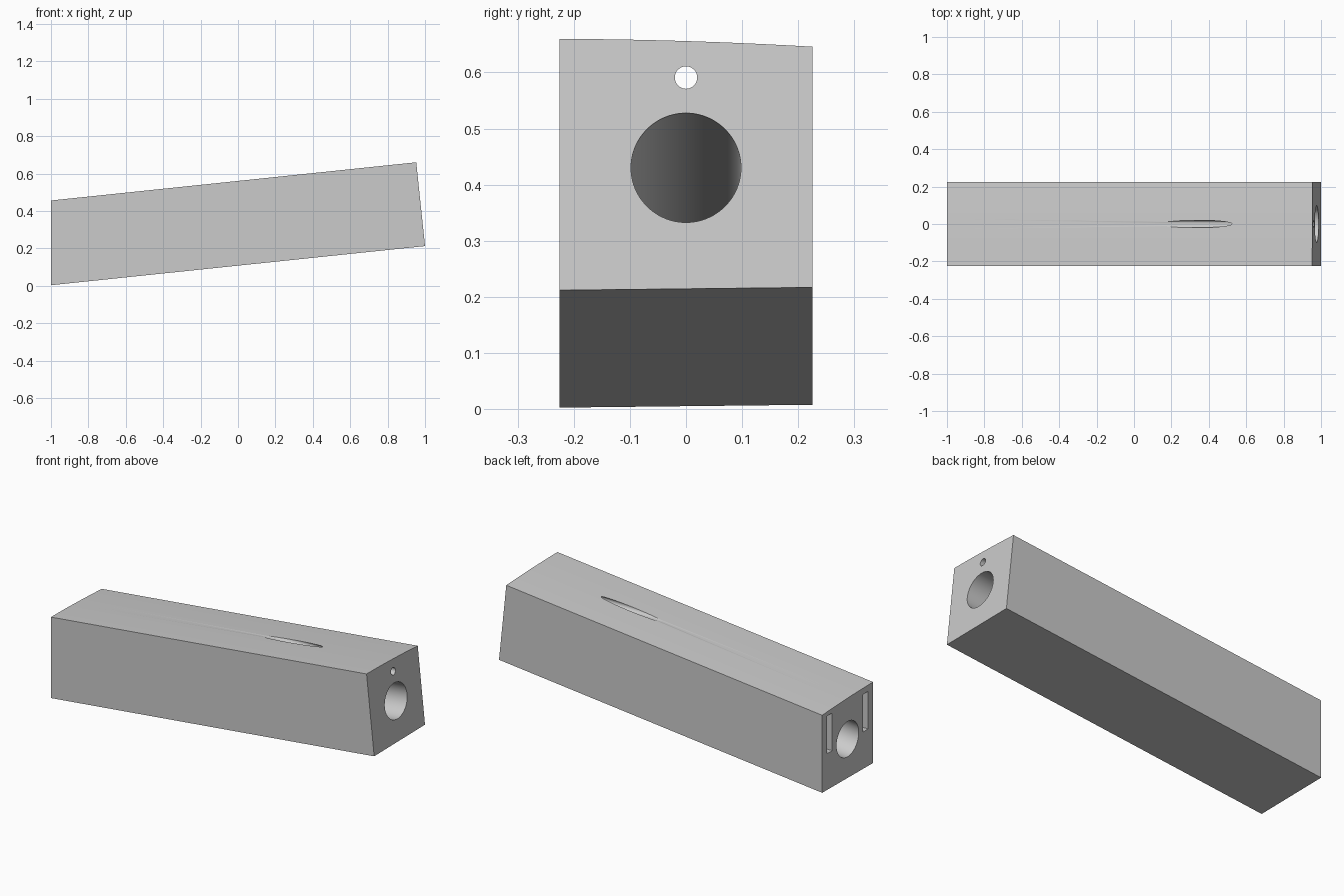
import bpy, bmesh, math
from mathutils import Vector

cube = bpy.data.objects.get("Cube")
if cube:
    bpy.data.objects.remove(cube, do_unlink=True)

TILT = math.radians(6)
HALF_W = 0.225

grey = bpy.data.materials.new("plain grey")
grey.use_nodes = True
colour = (0.6, 0.6, 0.6, 1)
grey.diffuse_color = colour
grey.node_tree.nodes["Principled BSDF"].inputs["Base Color"].default_value = colour


def make_object(name, bm):
    bmesh.ops.recalc_face_normals(bm, faces=bm.faces[:])
    mesh = bpy.data.meshes.new(name)
    bm.to_mesh(mesh)
    bm.free()
    mesh.materials.append(grey)
    obj = bpy.data.objects.new(name, mesh)
    bpy.context.collection.objects.link(obj)
    return obj


def rod(name, start, end, radius, sides):
    start, end = Vector(start), Vector(end)
    axis = end - start
    bm = bmesh.new()
    bmesh.ops.create_cone(bm, cap_ends=True, segments=sides,
                          radius1=radius, radius2=radius, depth=axis.length)
    obj = make_object(name, bm)
    obj.rotation_euler = axis.to_track_quat("Z", "Y").to_euler()
    obj.location = (start + end) / 2
    return obj


def block(name, size, centre):
    bm = bmesh.new()
    bmesh.ops.create_cube(bm, size=1)
    bmesh.ops.scale(bm, vec=size, verts=bm.verts[:])
    obj = make_object(name, bm)
    obj.location = centre
    return obj


# Sloping bar: gently crowned top, plumb cut at one end, square cut at the other
steps = 16
profile = [(-HALF_W, 0.212), (HALF_W, 0.217)]
for i in range(steps + 1):
    y = HALF_W - 2 * HALF_W * i / steps
    profile.append((y, 0.656 - 0.031 * y - 0.06 * y * y))

bm = bmesh.new()
high, low = [], []
for y, z in profile:
    x = 1 - math.tan(TILT) * (z - 0.212)
    high.append(bm.verts.new((x, y, z)))
    low.append(bm.verts.new((-1, y, z - math.tan(TILT) * (x + 1) + 0.001)))
bm.faces.new(high)
bm.faces.new(low)
for i in range(len(profile)):
    j = (i + 1) % len(profile)
    bm.faces.new((high[i], high[j], low[j], low[i]))
body = make_object("bar_body", bm)

# Main bore along the slope, level pilot hole breaking out of the top
slope = math.tan(TILT)
cutters = [
    rod("main_bore_cutter", (-1.2, 0, 0.43 - 2.175 * slope),
        (1.2, 0, 0.43 + 0.225 * slope), 0.098, 96),
    rod("pilot_hole_cutter", (-0.4, 0, 0.591), (1.2, 0, 0.591), 0.02, 48),
]
# Pair of upright slots in the plumb end
for side in (-1, 1):
    cutters.append(block("end_slot_cutter", (0.4, 0.044, 0.21),
                         (-1, side * 0.159, 0.315)))

bpy.context.view_layer.objects.active = body
body.select_set(True)
for cutter in cutters:
    mod = body.modifiers.new("cut", "BOOLEAN")
    mod.operation = "DIFFERENCE"
    mod.solver = "EXACT"
    mod.object = cutter
    bpy.ops.object.modifier_apply(modifier=mod.name)
    bpy.data.objects.remove(cutter, do_unlink=True)

bpy.ops.object.select_all(action="DESELECT")
body.select_set(True)
bpy.ops.object.shade_smooth_by_angle(angle=math.radians(30))
